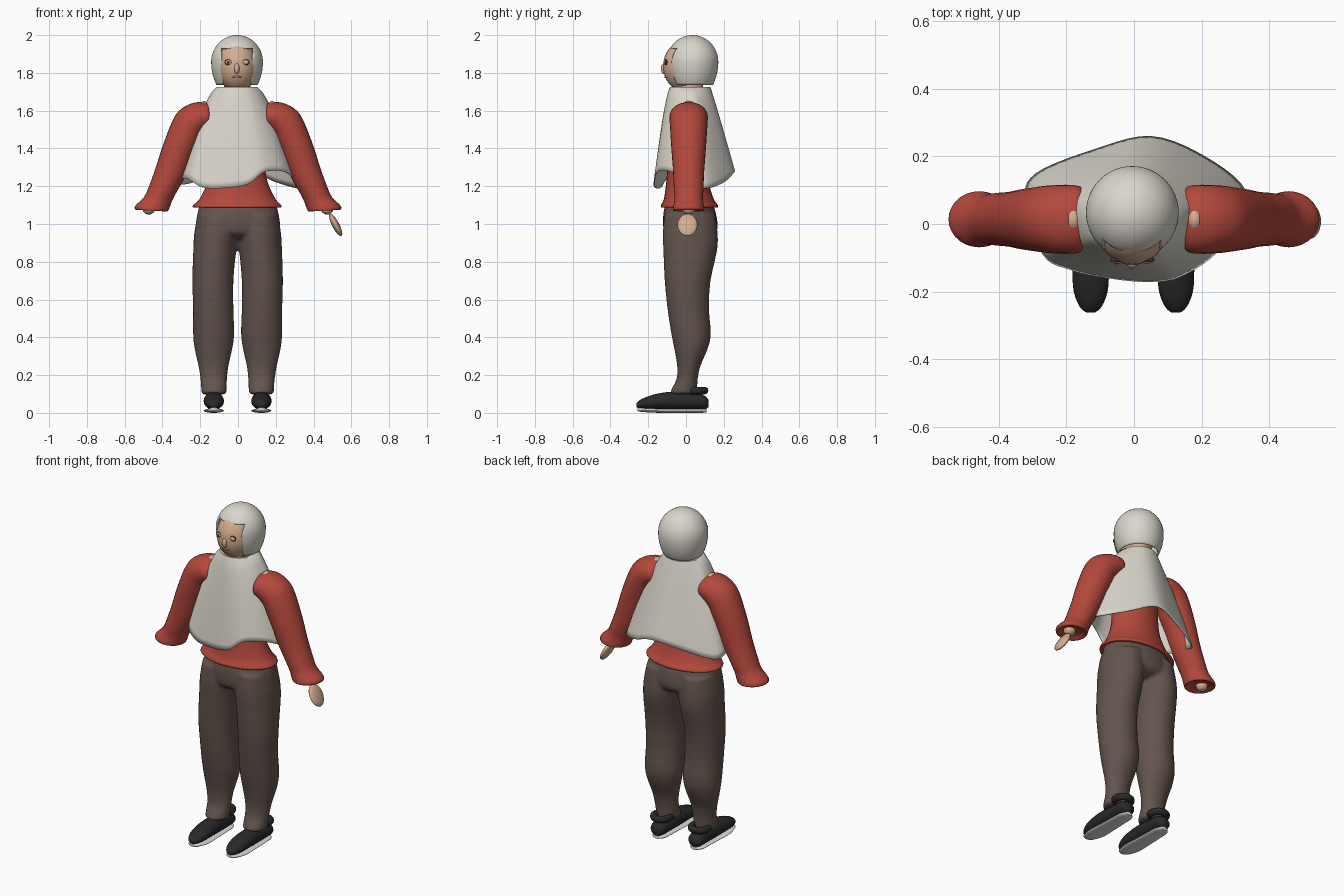
import bpy, bmesh, math
from mathutils import Vector, Matrix

if "Cube" in bpy.data.objects:
    bpy.data.objects.remove(bpy.data.objects["Cube"])


def colour(name, rgb):
    m = bpy.data.materials.new(name)
    m.diffuse_color = (*rgb, 1)
    m.use_nodes = True
    m.node_tree.nodes["Principled BSDF"].inputs["Base Color"].default_value = m.diffuse_color
    return m


CLOTH = colour("off_white_cloth", (0.70, 0.67, 0.60))
RED = colour("red_wool", (0.46, 0.065, 0.045))
BROWN = colour("brown_trousers", (0.125, 0.09, 0.075))
BLACK = colour("black_leather", (0.022, 0.022, 0.023))
SOLE = colour("pale_sole", (0.72, 0.71, 0.68))
SKIN = colour("skin", (0.66, 0.42, 0.28))
DARK = colour("dark_eye", (0.06, 0.035, 0.025))
LIP = colour("lip", (0.42, 0.20, 0.14))


def spline(rows, n, closed=False):
    """Catmull-Rom interpolation of rows of numbers."""
    rows = [Vector(r) for r in rows]
    k, out = len(rows), []
    for i in range(k if closed else k - 1):
        get = lambda j: rows[j % k] if closed else rows[min(max(j, 0), k - 1)]
        a, b, c, d = (get(i + o) for o in (-1, 0, 1, 2))
        for s in range(n):
            t = s / n
            out.append(0.5 * (2 * b + (c - a) * t + (2 * a - 5 * b + 4 * c - d) * t * t
                              + (3 * b - a - 3 * c + d) * t ** 3))
    return out if closed else out + [rows[-1]]


def finish(name, bm, mat, mods=()):
    bmesh.ops.recalc_face_normals(bm, faces=bm.faces)
    me = bpy.data.meshes.new(name)
    bm.to_mesh(me)
    bm.free()
    ob = bpy.data.objects.new(name, me)
    bpy.context.collection.objects.link(ob)
    me.materials.append(mat)
    for kind, props in mods:
        m = ob.modifiers.new(kind.lower(), kind)
        for key, v in props.items():
            setattr(m, key, v)
    bpy.ops.object.select_all(action='DESELECT')
    ob.select_set(True)
    bpy.context.view_layer.objects.active = ob
    bpy.ops.object.shade_smooth_by_angle(angle=math.radians(50))
    return ob


def loft(bm, rings, caps=True):
    vs = [[bm.verts.new(p) for p in r] for r in rings]
    n = len(vs[0])
    for a, b in zip(vs, vs[1:]):
        for i in range(n):
            bm.faces.new((a[i], a[(i + 1) % n], b[(i + 1) % n], b[i]))
    if caps:
        bm.faces.new(vs[0])
        bm.faces.new(vs[-1])


def ellipse(c, u, v, n=28):
    c, u, v = Vector(c), Vector(u), Vector(v)
    return [c + u * math.cos(2 * math.pi * i / n) + v * math.sin(2 * math.pi * i / n) for i in range(n)]


def column(rows, n=3):
    """Horizontal rings from rows of z, x0, x1, y0, y1."""
    return [ellipse(((a + b) / 2, (c + d) / 2, z), ((b - a) / 2, 0, 0), (0, (d - c) / 2, 0))
            for z, a, b, c, d in spline(rows, n)]


def ball(name, c, r, mat, rot=0, seg=24):
    bm = bmesh.new()
    m = Matrix.Translation(c) @ Matrix.Rotation(rot, 4, 'Y') @ Matrix.Diagonal((*r, 1))
    bmesh.ops.create_uvsphere(bm, u_segments=seg, v_segments=seg // 2, radius=1, matrix=m)
    return finish(name, bm, mat)


# Hood: egg shape cut at the neck, with a squared face opening
bm = bmesh.new()
bmesh.ops.create_uvsphere(bm, u_segments=48, v_segments=32, radius=1)
for v in bm.verts:
    x, y, z = v.co
    v.co = (-0.005 + 0.137 * x, 0.034 + 0.137 * y, 1.858 + (0.142 if z > 0 else 0.2) * z)
cuts = (((0, 0, 1.735), (0, 0, 1)), ((0, 0, 1.93), (0, 0, 1)),
        ((-0.083, 0, 1.8), (1, 0, 0.06)), ((0.073, 0, 1.8), (1, 0, -0.06)))
for co, no in cuts:
    bmesh.ops.bisect_plane(bm, geom=bm.verts[:] + bm.edges[:] + bm.faces[:], plane_co=co, plane_no=no)


def hood_gap(f):
    x, y, z = f.calc_center_median()
    lean = 0.06 * (z - 1.8)
    return z < 1.735 or (y < 0 and z < 1.93 and -0.083 - lean * -1 < x + 2 * lean and x < 0.073 + lean
                         and x > -0.083 - lean)


bmesh.ops.delete(bm, geom=[f for f in bm.faces if hood_gap(f)], context='FACES')
finish("hood", bm, CLOTH, [('SOLIDIFY', dict(thickness=0.006))])

# Head, neck and facial features
ball("head", (-0.005, -0.008, 1.835), (0.105, 0.113, 0.135), SKIN, seg=32)
ball("nose", (-0.006, -0.117, 1.822), (0.014, 0.016, 0.028), SKIN)
ball("mouth", (-0.006, -0.108, 1.778), (0.025, 0.006, 0.006), LIP)
bm = bmesh.new()
loft(bm, column([(1.60, -.075, .065, -.06, .09), (1.77, -.075, .065, -.07, .09)], 1))
finish("neck", bm, SKIN)
for side, x in (("left", 0.039), ("right", -0.049)):
    ball(side + "_eye_rim", (x, -0.1055, 1.856), (0.022, 0.009, 0.016), DARK)
    ball(side + "_eye", (x, -0.109, 1.856), (0.018, 0.008, 0.012), SKIN)
ball("right_pupil", (-0.051, -0.116, 1.856), (0.006, 0.003, 0.006), DARK)

# Poncho: from a round collar to a wavy hem
hem = spline([(.33, .10, 1.19), (.21, .20, 1.22), (.05, .26, 1.28), (-.12, .22, 1.25),
              (-.29, .15, 1.21), (-.32, .07, 1.23), (-.27, -.09, 1.24), (-.19, -.135, 1.195),
              (-.08, -.16, 1.19), (.05, -.172, 1.21), (.14, -.155, 1.275), (.24, -.09, 1.28),
              (.30, 0, 1.24)], 5, closed=True)
rings = []
for k in range(-1, 17):
    t, ring = max(k, 0) / 16, []
    for h in hem:
        a = math.atan2(h.y - 0.03, h.x)
        r = 0.107 if k >= 0 else 0.085
        top = Vector((-0.006 + r * math.cos(a), 0.022 + r * math.sin(a), 1.726))
        f = t ** (0.7 + 0.25 * max(0, math.sin(a)))
        ring.append(Vector((top.x + (h.x - top.x) * f, top.y + (h.y - top.y) * f,
                            top.z + (h.z - top.z) * t)))
    rings.append(ring)
bm = bmesh.new()
loft(bm, rings, caps=False)
finish("poncho", bm, CLOTH, [('SOLIDIFY', dict(thickness=0.005, offset=-1))])

# Sweater body, flared at the hem
bm = bmesh.new()
loft(bm, column([(1.58, -.11, .11, -.07, .10), (1.45, -.135, .135, -.09, .11),
                 (1.28, -.145, .145, -.10, .115), (1.20, -.17, .165, -.107, .125),
                 (1.13, -.205, .20, -.118, .148), (1.10, -.237, .228, -.132, .168),
                 (1.087, -.235, .226, -.13, .166), (1.092, -.20, .20, -.11, .14)]))
finish("sweater_body", bm, RED)

# Sleeves: rows of outer x, z, inner x, z, half depth
sleeve = [(.15, 1.63, .15, 1.50, .085), (.165, 1.643, .158, 1.50, .098), (.23, 1.643, .172, 1.49, .102),
          (.30, 1.61, .195, 1.46, .10), (.345, 1.55, .208, 1.42, .097), (.40, 1.41, .24, 1.35, .09),
          (.435, 1.30, .28, 1.25, .082), (.475, 1.19, .33, 1.16, .078), (.50, 1.14, .35, 1.12, .075),
          (.545, 1.095, .363, 1.085, .082), (.54, 1.075, .375, 1.066, .080), (.51, 1.085, .40, 1.08, .055)]
for name, s in (("left", 1), ("right", -1)):
    rings = []
    for a, b, c, d, ry in spline(sleeve, 3):
        rings.append(ellipse((s * (a + c) / 2, 0.014, (b + d) / 2), (s * (a - c) / 2, 0, (b - d) / 2), (0, ry, 0)))
    bm = bmesh.new()
    loft(bm, rings)
    finish(name + "_sleeve", bm, RED)
    ball(name + "_shoulder", (s * 0.18, 0.014, 1.60), (0.032, 0.046, 0.051), SKIN)
    ball(name + "_wrist", (s * 0.472, 0.014, 1.08), (0.033, 0.033, 0.03), SKIN)
ball("left_hand", (0.517, 0.008, 0.995), (0.019, 0.053, 0.066), SKIN, rot=math.radians(-28))

# Trousers: hips and two legs fused into one skin
bm = bmesh.new()
loft(bm, column([(1.11, -.20, .20, -.105, .14), (1.07, -.212, .212, -.118, .155), (1.0, -.224, .224, -.122, .168),
                 (.95, -.215, .215, -.11, .158), (.92, -.16, .16, -.06, .11)]))
for s in (1, -1):
    leg = [(1.05, .0, .212, -.115, .155), (.95, -.005, .23, -.123, .168), (.86, .008, .235, -.12, .165),
           (.70, .022, .24, -.113, .13), (.55, .022, .236, -.098, .122), (.42, .018, .236, -.078, .132),
           (.34, .028, .228, -.062, .115), (.25, .048, .208, -.047, .077), (.18, .056, .197, -.05, .062),
           (.13, .058, .193, -.075, .06), (.10, .060, .191, -.085, .058)]
    loft(bm, [[Vector((s * p.x - 0.002, p.y, p.z)) for p in r] for r in column(leg)])
finish("trousers", bm, BROWN, [('REMESH', dict(mode='VOXEL', voxel_size=0.009, use_smooth_shade=True)),
                               ('SMOOTH', dict(factor=0.5, iterations=5))])

# Shoes: rows of y, half width, bottom z, top z
upper = [(-.262, .012, .03, .05), (-.245, .032, .024, .068), (-.20, .050, .020, .088), (-.14, .054, .018, .104),
         (-.07, .053, .016, .112), (0, .050, .016, .106), (.06, .049, .016, .104), (.10, .042, .018, .09),
         (.118, .018, .03, .07)]
outline = [(-.258, .012, .012, .030), (-.24, .034, .006, .027), (-.17, .053, .001, .023), (-.08, .050, 0, .021),
           (.02, .046, 0, .021), (.08, .042, 0, .021), (.108, .02, .003, .022)]
for name, s in (("left", 1), ("right", -1)):
    x = s * 0.126 - 0.002
    for part, rows, mat in (("_shoe", upper, BLACK), ("_sole", outline, SOLE)):
        bm = bmesh.new()
        loft(bm, [ellipse((x, y, (a + b) / 2), (w, 0, 0), (0, 0, (b - a) / 2), 20) for y, w, a, b in spline(rows, 3)])
        finish(name + part, bm, mat)
    # Padded ankle collar
    bm = bmesh.new()
    ring = []
    for i in range(28):
        a = 2 * math.pi * i / 28
        d = Vector((math.cos(a), math.sin(a), 0))
        ring.append(ellipse(Vector((x, 0.053, 0.118)) + d * 0.046, d * 0.019, (0, 0, 0.02), 12))
    loft(bm, ring + ring[:1], caps=False)
    bmesh.ops.remove_doubles(bm, verts=bm.verts, dist=1e-5)
    finish(name + "_shoe_collar", bm, BLACK)
